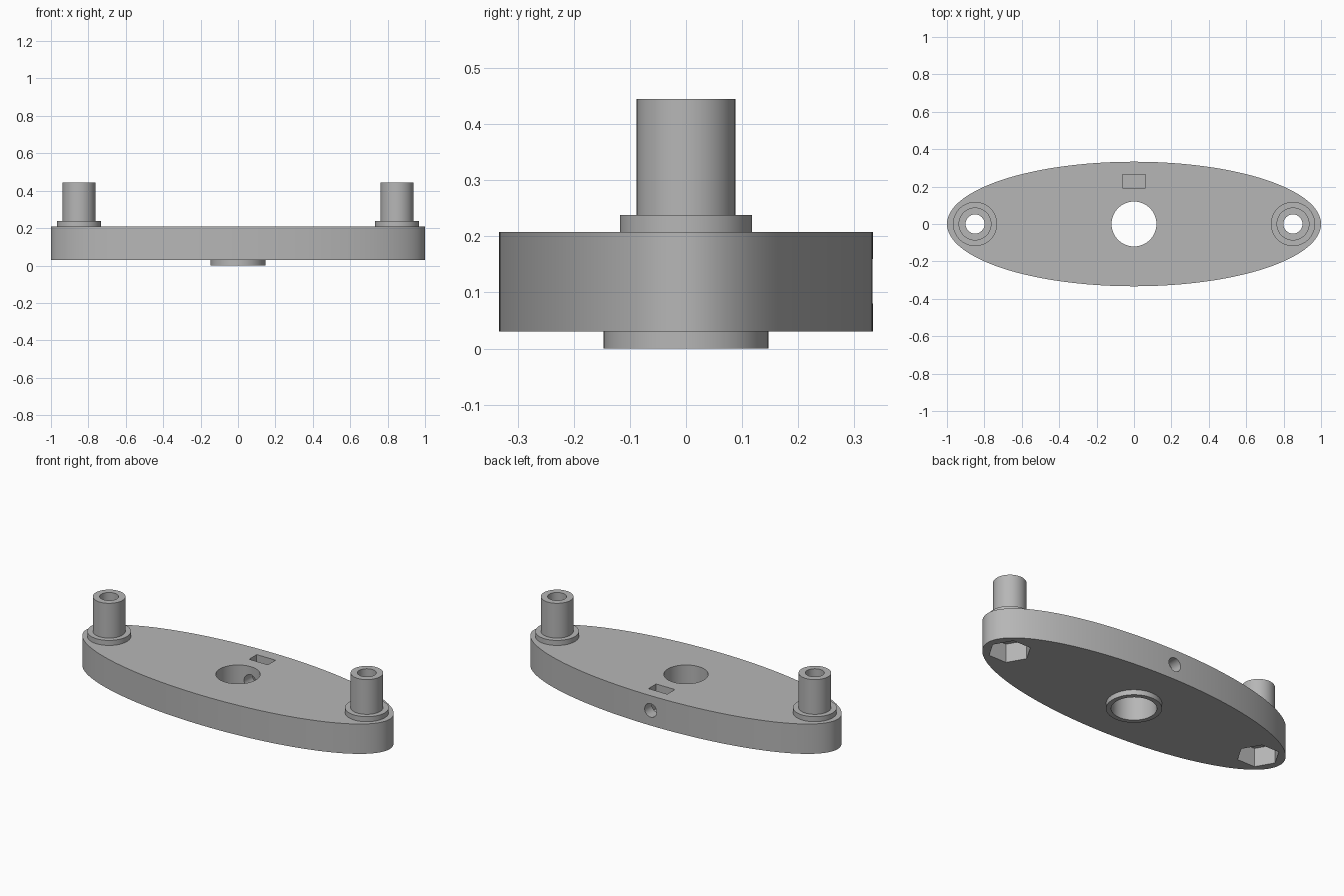
import bpy
import math

if "Cube" in bpy.data.objects:
    bpy.data.objects.remove(bpy.data.objects["Cube"], do_unlink=True)

PLATE_BOTTOM, PLATE_TOP = 0.03, 0.208
POST_X = 0.85
BORE_R, PIN_R = 0.12, 0.051

grey = bpy.data.materials.new("plain grey")
grey.use_nodes = True
colour = (0.47, 0.47, 0.47, 1)
grey.diffuse_color = colour
grey.node_tree.nodes["Principled BSDF"].inputs["Base Color"].default_value = colour


def lathe(name, profile, x=0, steps=64):
    """Spin an open (radius, z) profile around a vertical axis."""
    verts, faces = [], []
    n = len(profile)
    for s in range(steps):
        a = math.tau * s / steps
        verts += [(r * math.cos(a), r * math.sin(a), z) for r, z in profile]
    for s in range(steps):
        here, there = s * n, (s + 1) % steps * n
        faces += [(here + i, there + i, there + i + 1, here + i + 1) for i in range(n - 1)]
    mesh = bpy.data.meshes.new(name)
    mesh.from_pydata(verts, [], faces)
    obj = bpy.data.objects.new(name, mesh)
    bpy.context.collection.objects.link(obj)
    obj.location.x = x
    return obj


def cylinder(name, radius, z0, z1, x=0, sides=64, turn=0):
    bpy.ops.mesh.primitive_cylinder_add(
        vertices=sides, radius=radius, depth=z1 - z0,
        location=(x, 0, (z0 + z1) / 2), rotation=(0, 0, turn))
    obj = bpy.context.object
    obj.name = name
    return obj


def finish(obj):
    obj.data.materials.clear()
    obj.data.materials.append(grey)
    bpy.ops.object.select_all(action="DESELECT")
    obj.select_set(True)
    bpy.context.view_layer.objects.active = obj
    bpy.ops.object.shade_smooth_by_angle(angle=math.radians(30))


# Elliptical plate
plate = cylinder("plate", 1, PLATE_BOTTOM, PLATE_TOP, sides=128)
plate.scale.y = 0.333
bpy.ops.object.transform_apply(location=True, rotation=True, scale=True)

# Central bore, pin holes and hexagonal pockets underneath
cutters = [cylinder("bore_cutter", BORE_R, -0.1, 0.4)]
for side in (-1, 1):
    cutters.append(cylinder("pin_cutter", PIN_R, -0.1, 0.4, side * POST_X))
    cutters.append(cylinder("hex_cutter", 0.115, -0.1, 0.14, side * POST_X, 6, math.pi / 6))

# Set screw hole from the back edge into the bore
screw = cylinder("screw_cutter", 0.04, 0, 0.4, sides=32)
screw.rotation_euler.x = math.pi / 2
screw.location = (0, 0.25, 0.12)
cutters.append(screw)

# Rectangular nut slot in the top
bpy.ops.mesh.primitive_cube_add(size=1, location=(0, 0.229, 0.165))
slot = bpy.context.object
slot.name = "slot_cutter"
slot.scale = (0.124, 0.072, 0.21)
cutters.append(slot)

for cutter in cutters:
    cutter.hide_render = True
    mod = plate.modifiers.new(cutter.name, "BOOLEAN")
    mod.operation = "DIFFERENCE"
    mod.solver = "EXACT"
    mod.object = cutter
bpy.context.view_layer.objects.active = plate
for mod in list(plate.modifiers):
    bpy.ops.object.modifier_apply(modifier=mod.name)
for cutter in cutters:
    bpy.data.objects.remove(cutter, do_unlink=True)
finish(plate)

# Ring boss below the bore
finish(lathe("bottom_boss", [(BORE_R, PLATE_BOTTOM), (BORE_R, 0),
                             (0.147, 0), (0.147, PLATE_BOTTOM)]))

# Hollow posts with a stepped collar
for name, side in (("left_post", 1), ("right_post", -1)):
    finish(lathe(name, [(0.118, PLATE_TOP), (0.118, 0.238), (0.088, 0.238),
                        (0.088, 0.445), (PIN_R, 0.445), (PIN_R, PLATE_TOP)],
                 side * POST_X))
